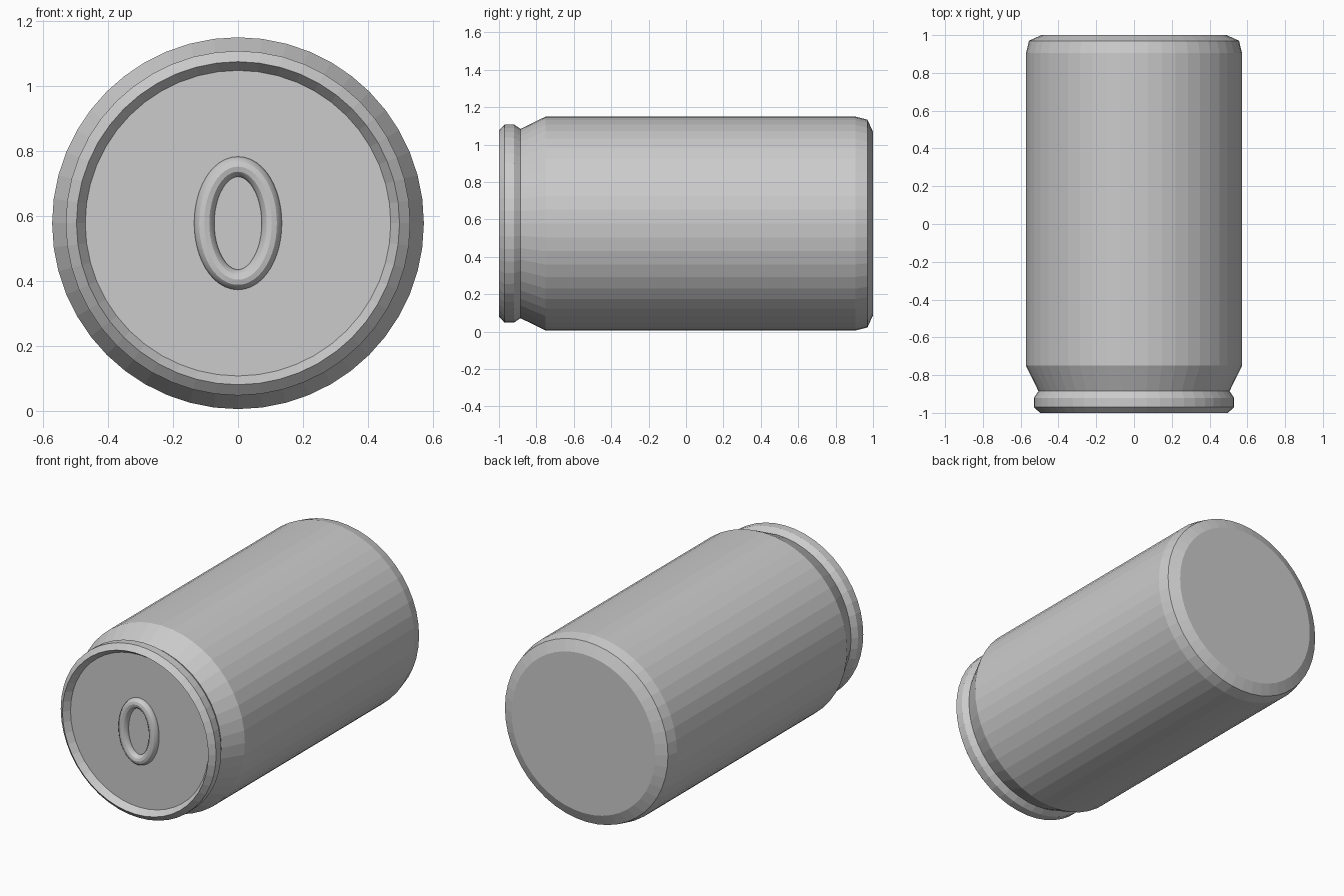
import bpy
import bmesh
from math import sin, cos, pi

if "Cube" in bpy.data.objects:
    bpy.data.objects.remove(bpy.data.objects["Cube"])

CZ = 0.578      # height of the can's axis
SEG = 48

# Profiles along the axis: (y, radius)
SHELL = [(1.0, 0.49), (0.97, 0.556), (0.905, 0.572), (-0.75, 0.572), (-0.885, 0.506)]
RIM = [(-0.885, 0.506), (-0.92, 0.53), (-0.97, 0.53), (-1.0, 0.497), (-0.96, 0.47)]


def lathe(name, profile, cap_start=False, cap_end=False):
    bm = bmesh.new()
    rings = [[bm.verts.new((r * cos(2 * pi * i / SEG), y, CZ + r * sin(2 * pi * i / SEG)))
              for i in range(SEG)] for y, r in profile]
    for a, b in zip(rings, rings[1:]):
        for i in range(SEG):
            j = (i + 1) % SEG
            bm.faces.new((a[i], a[j], b[j], b[i]))
    if cap_start:
        bm.faces.new(rings[0][::-1])
    if cap_end:
        bm.faces.new(rings[-1])
    return bm


# Can: shell with flat base, necked shoulder, rolled rim and recessed lid
bm = lathe("can", SHELL + RIM[1:], True, True)
bmesh.ops.recalc_face_normals(bm, faces=bm.faces)
mesh = bpy.data.meshes.new("can_body")
bm.to_mesh(mesh)
bm.free()
can = bpy.data.objects.new("can_body", mesh)
bpy.context.collection.objects.link(can)

# Pull ring: round tube swept around an ellipse on the lid
curve = bpy.data.curves.new("pull_ring", 'CURVE')
curve.dimensions = '3D'
curve.bevel_depth = 0.031
curve.bevel_resolution = 4
spline = curve.splines.new('POLY')
spline.points.add(SEG - 1)
for i, p in enumerate(spline.points):
    t = 2 * pi * i / SEG
    p.co = (0.104 * cos(t), -0.962, CZ + 0.174 * sin(t), 1)
spline.use_cyclic_u = True
ring = bpy.data.objects.new("pull_ring", curve)
bpy.context.collection.objects.link(ring)
bpy.context.view_layer.objects.active = ring
ring.select_set(True)
bpy.ops.object.convert(target='MESH')
bpy.ops.object.shade_smooth_by_angle()
